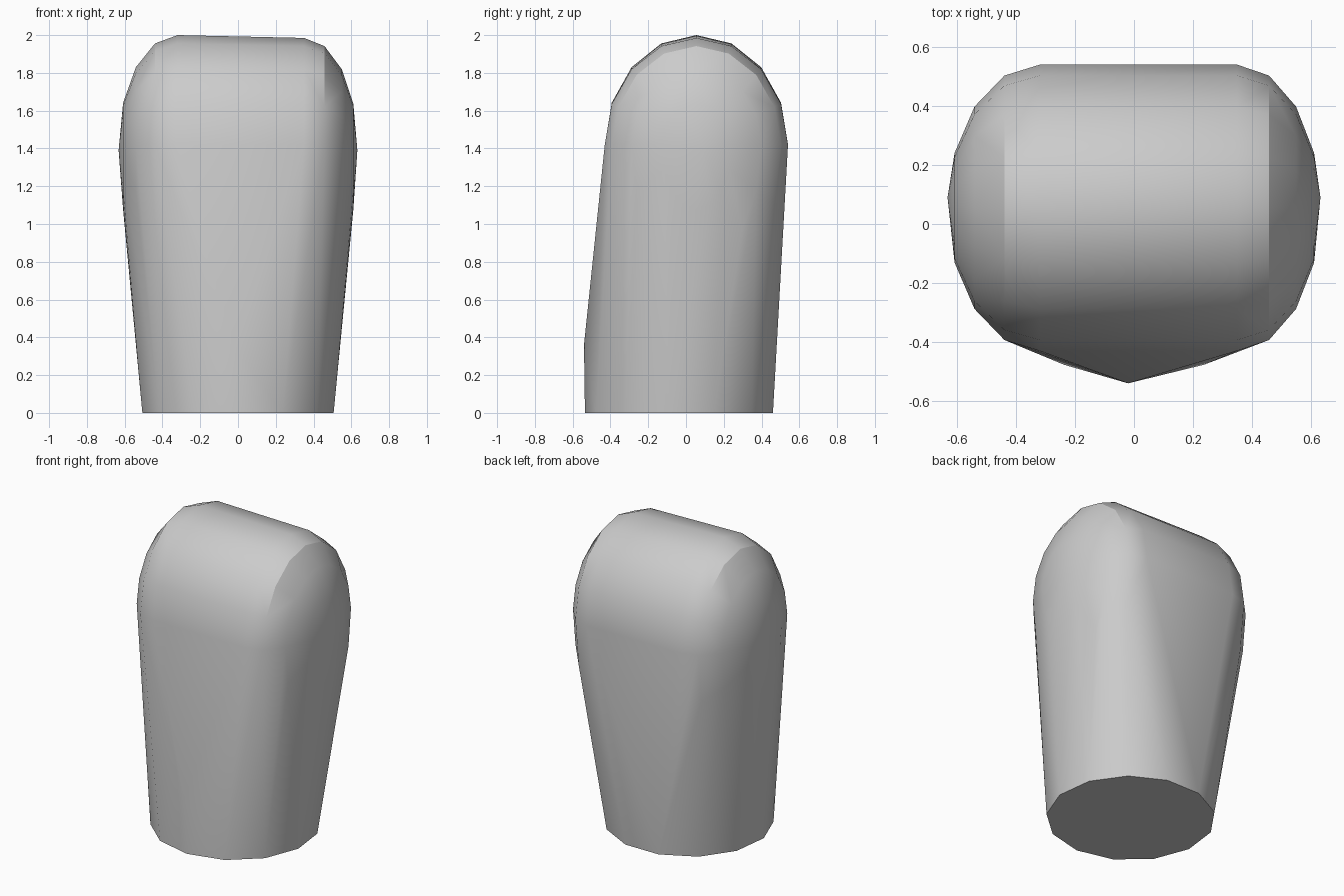
import bpy, bmesh
from math import sin, cos, pi, radians

cube = bpy.data.objects.get("Cube")
if cube:
    bpy.data.objects.remove(cube)

# Plain grey material
mat = bpy.data.materials.new("plain_grey")
mat.use_nodes = True
grey = (0.6, 0.6, 0.6, 1)
mat.diffuse_color = grey
mat.node_tree.nodes["Principled BSDF"].inputs["Base Color"].default_value = grey

bm = bmesh.new()

# Round foot
SIDES = 13
for i in range(SIDES):
    a = 2 * pi * i / SIDES - pi / 2
    bm.verts.new((0.51 * cos(a), -0.03 + 0.505 * sin(a), 0))
# Slight swell low on the front
bm.verts.new((-0.02, -0.54, 0.36))


def rounded_end(side, x0, top):
    """Half ellipsoid facing sideways, longer below its centre than above."""
    for ring in range(4):
        lat = ring * pi / 8
        for i in range(16):
            a = 2 * pi * i / 16
            height = top - 1.42 if sin(a) > 0 else 0.9
            bm.verts.new((x0 + side * (0.632 - abs(x0)) * sin(lat),
                          0.055 + 0.485 * cos(lat) * cos(a),
                          1.42 + height * cos(lat) * sin(a)))
    bm.verts.new((side * 0.632, 0.09, 1.39))


rounded_end(-1, -0.32, 2.0)
rounded_end(1, 0.35, 1.985)

# Wrap foot and rounded ends in one taut skin
hull = bmesh.ops.convex_hull(bm, input=bm.verts[:])
loose = {g for g in hull["geom_interior"] + hull["geom_unused"]
         if isinstance(g, bmesh.types.BMVert)}
bmesh.ops.delete(bm, geom=list(loose), context='VERTS')
bmesh.ops.dissolve_limit(bm, angle_limit=radians(0.5),
                         verts=bm.verts[:], edges=bm.edges[:])
bmesh.ops.recalc_face_normals(bm, faces=bm.faces[:])

mesh = bpy.data.meshes.new("rounded_body")
bm.to_mesh(mesh)
bm.free()
mesh.materials.append(mat)
body = bpy.data.objects.new("rounded_body", mesh)
bpy.context.collection.objects.link(body)

# Smooth sides with a crisp foot edge
bpy.ops.object.select_all(action='DESELECT')
body.select_set(True)
bpy.context.view_layer.objects.active = body
bpy.ops.object.shade_smooth_by_angle(angle=radians(30))
